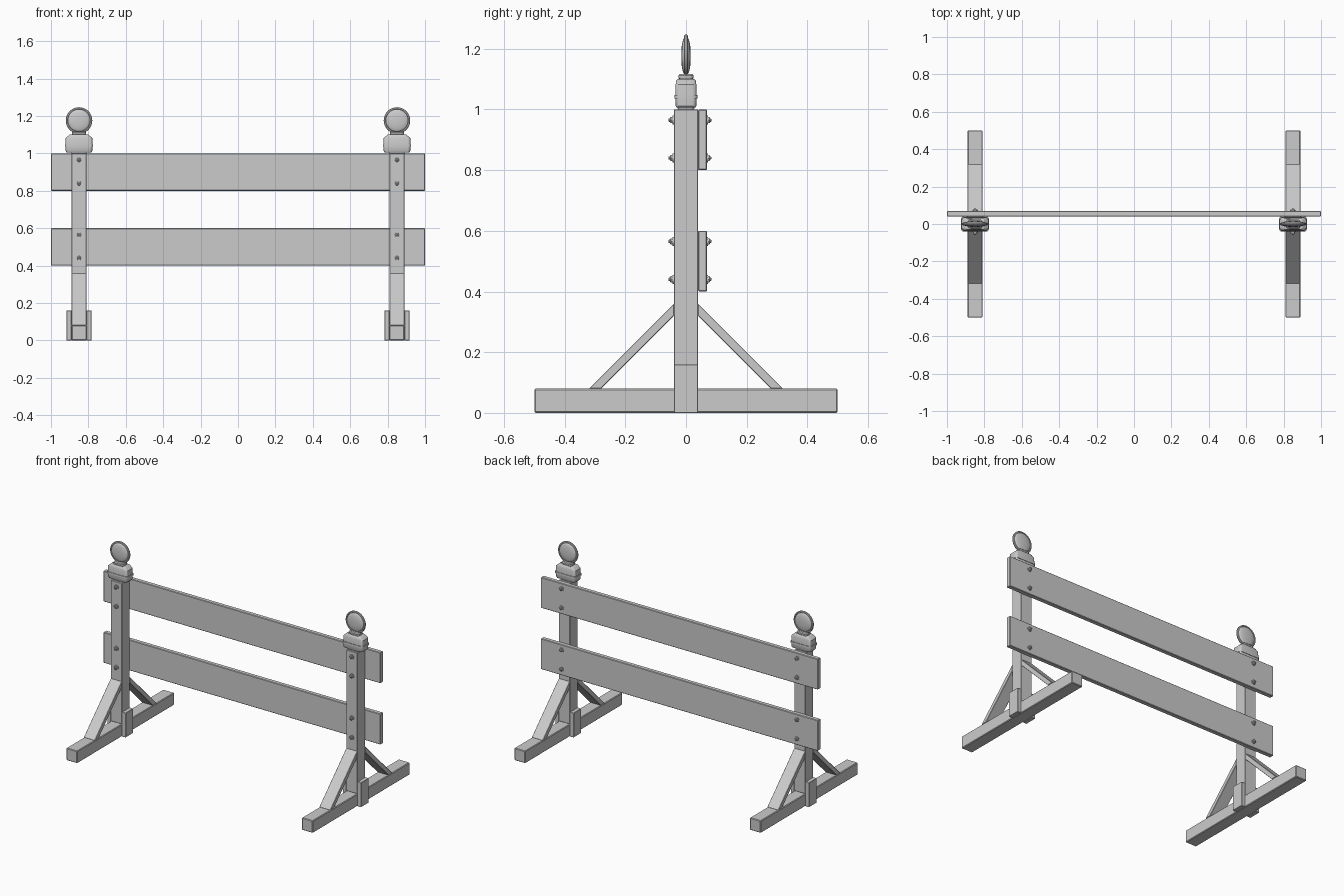
import bpy, bmesh, math
from mathutils import Matrix

if "Cube" in bpy.data.objects:
    bpy.data.objects.remove(bpy.data.objects["Cube"])


def finish(name, bm, bevel=0.0, smooth=False):
    bmesh.ops.recalc_face_normals(bm, faces=bm.faces[:])
    me = bpy.data.meshes.new(name)
    bm.to_mesh(me)
    bm.free()
    ob = bpy.data.objects.new(name, me)
    bpy.context.collection.objects.link(ob)
    if bevel:
        m = ob.modifiers.new("edge_bevel", 'BEVEL')
        m.width = bevel
        m.segments = 1
    if smooth:
        bpy.ops.object.select_all(action='DESELECT')
        ob.select_set(True)
        bpy.context.view_layer.objects.active = ob
        bpy.ops.object.shade_smooth_by_angle(angle=math.radians(35))
    return ob


def box(name, x, y, z, bevel=0.003):
    bm = bmesh.new()
    bmesh.ops.create_cube(bm, size=1)
    for v in bm.verts:
        v.co = [a + (b - a) * (c + 0.5) for (a, b), c in zip((x, y, z), v.co)]
    return finish(name, bm, bevel)


def loft(bm, rings):
    """Skin a list of closed rings and cap both ends."""
    rows = [[bm.verts.new(p) for p in r] for r in rings]
    n = len(rows[0])
    for a, b in zip(rows, rows[1:]):
        for i in range(n):
            j = (i + 1) % n
            bm.faces.new((a[i], a[j], b[j], b[i]))
    bm.faces.new(rows[0])
    bm.faces.new(rows[-1])


def rounded_rect(cx, z, hx, hy, r, seg=4):
    pts = []
    for k, (sx, sy) in enumerate(((1, 1), (-1, 1), (-1, -1), (1, -1))):
        for i in range(seg + 1):
            a = math.pi / 2 * (k + i / seg)
            pts.append((cx + sx * (hx - r) + r * math.cos(a),
                        sy * (hy - r) + r * math.sin(a), z))
    return pts


def turned(bm, x, z, profile, n):
    """Turn (radius, y) pairs about an axis along y."""
    loft(bm, [[(x + r * math.cos(2 * math.pi * i / n), y,
                z + r * math.sin(2 * math.pi * i / n)) for i in range(n)]
              for r, y in profile])


def brace(name, cx, s):
    prof = [(0.04, 0.36), (0.32, 0.08), (0.28, 0.08), (0.04, 0.32)]
    bm = bmesh.new()
    loft(bm, [[(cx + dx, s * y, z) for y, z in prof] for dx in (-0.04, 0.04)])
    return finish(name, bm, 0.002)


def bolt(name, x, z, y, d):
    # washer, hexagonal head and domed tip
    bm = bmesh.new()
    turned(bm, x, z, [(0.015, y), (0.015, y + d * 0.004)], 16)
    turned(bm, x, z, [(0.012, y + d * 0.003), (0.012, y + d * 0.010),
                      (0.010, y + d * 0.012)], 6)
    turned(bm, x, z, [(0.006, y + d * 0.011), (0.006, y + d * 0.016),
                      (0.004, y + d * 0.018)], 10)
    return finish(name, bm)


def lamp(side, cx):
    # housing: foot, lower case, seam flange, tapering upper case
    bm = bmesh.new()
    levels = [(1.000, 0.040, 0.026, 0.010), (1.006, 0.042, 0.028, 0.010),
              (1.006, 0.066, 0.031, 0.012), (1.012, 0.071, 0.034, 0.014),
              (1.036, 0.072, 0.035, 0.014), (1.036, 0.076, 0.038, 0.016),
              (1.047, 0.076, 0.038, 0.016), (1.047, 0.072, 0.035, 0.014),
              (1.082, 0.071, 0.034, 0.014), (1.096, 0.055, 0.032, 0.013),
              (1.101, 0.048, 0.027, 0.011)]
    loft(bm, [rounded_rect(cx, *lv) for lv in levels])
    finish("lamp_housing_" + side, bm, smooth=True)
    # collar under the disc
    bm = bmesh.new()
    loft(bm, [rounded_rect(cx, *lv) for lv in (
        (1.099, 0.036, 0.021, 0.012), (1.103, 0.038, 0.025, 0.014),
        (1.112, 0.038, 0.025, 0.014), (1.117, 0.034, 0.020, 0.012))])
    finish("lamp_collar_" + side, bm, smooth=True)
    # rim and domed lens
    half = [(0.068, 0.006), (0.062, 0.007), (0.060, 0.004)]
    prof = [(r, -y) for r, y in reversed(half)] + [(0.071, -0.003), (0.071, 0.003)] + half
    bm = bmesh.new()
    turned(bm, cx, 1.176, prof, 32)
    finish("lamp_rim_" + side, bm, smooth=True)
    dome = [(0.060 * math.cos(a), 0.004 + 0.012 * math.sin(a))
            for a in [math.radians(15 * k) for k in range(6)]]
    bm = bmesh.new()
    turned(bm, cx, 1.176, [(r, -y) for r, y in reversed(dome)] + dome, 32)
    finish("lamp_lens_" + side, bm, smooth=True)


# planks
box("upper_plank", (-1, 1), (0.04, 0.069), (0.8, 1.0))
box("lower_plank", (-1, 1), (0.04, 0.069), (0.4, 0.6))

# the two identical stands
for side, s in (("left", -1), ("right", 1)):
    cx = 0.85 * s
    box("foot_beam_" + side, (cx - 0.04, cx + 0.04), (-0.5, 0.5), (0, 0.08), 0.004)
    box("post_" + side, (cx - 0.04, cx + 0.04), (-0.04, 0.04), (0.08, 1.0), 0.002)
    for tag, a, b in (("a", -0.067, -0.04), ("b", 0.04, 0.067)):
        box("cleat_%s_%s" % (side, tag), (cx + a, cx + b), (-0.04, 0.04), (0, 0.16), 0.002)
    brace("front_brace_" + side, cx, -1)
    brace("back_brace_" + side, cx, 1)
    for i, z in enumerate((0.44, 0.565, 0.84, 0.965)):
        bolt("front_bolt_%s_%d" % (side, i), cx, z, -0.04, -1)
        bolt("back_bolt_%s_%d" % (side, i), cx, z, 0.069, 0.8)
    lamp(side, cx)
